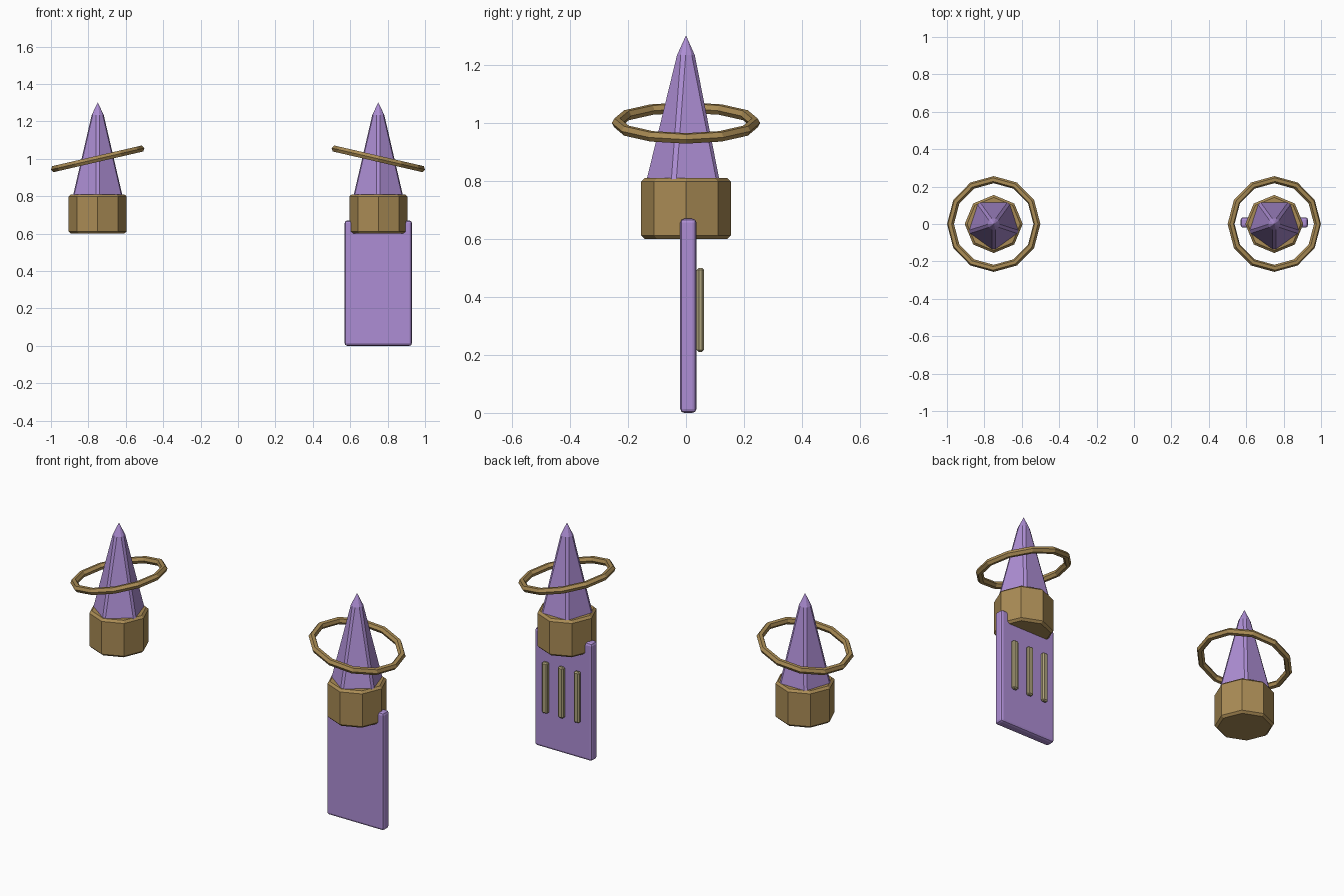
import bpy, bmesh, math
from mathutils import Matrix

if "Cube" in bpy.data.objects:
    bpy.data.objects.remove(bpy.data.objects["Cube"])


def material(name, rgb):
    m = bpy.data.materials.new(name)
    m.diffuse_color = (*rgb, 1)
    m.use_nodes = True
    m.node_tree.nodes["Principled BSDF"].inputs["Base Color"].default_value = m.diffuse_color
    return m


PURPLE = material("purple", (0.42, 0.27, 0.66))
BRONZE = material("bronze", (0.40, 0.26, 0.09))
PALE = material("pale_gold", (0.42, 0.36, 0.20))


def finish(name, bm, mat, bevel=0, segments=1):
    bmesh.ops.recalc_face_normals(bm, faces=bm.faces)
    me = bpy.data.meshes.new(name)
    bm.to_mesh(me)
    bm.free()
    me.materials.append(mat)
    ob = bpy.data.objects.new(name, me)
    bpy.context.collection.objects.link(ob)
    if bevel:
        mod = ob.modifiers.new("bevel", 'BEVEL')
        mod.width, mod.segments = bevel, segments
        mod.limit_method = 'ANGLE'
        mod.angle_limit = math.radians(50)
    return ob


def box(name, lo, hi, mat, bevel, segments=1):
    bm = bmesh.new()
    size = [b - a for a, b in zip(lo, hi)]
    mid = [(a + b) / 2 for a, b in zip(lo, hi)]
    bmesh.ops.create_cube(bm, size=1, matrix=Matrix.Translation(mid) @ Matrix.Diagonal((*size, 1)))
    return finish(name, bm, mat, bevel, segments)


def socket(name, x):
    bm = bmesh.new()
    bmesh.ops.create_cone(bm, cap_ends=True, segments=8, radius1=0.155, radius2=0.155,
                          depth=0.21, matrix=Matrix.Translation((x, 0, 0.705)))
    return finish(name, bm, BRONZE, 0.012)


def crystal(name, x):
    # five-sided spike with narrow chamfers along its edges and a blunter tip
    bm = bmesh.new()
    rings = []
    for r, z in ((0.138, 0.795), (0.031, 1.234)):
        ring = []
        for k in range(5):
            a = math.radians(-90 + 72 * k)
            for t in (-0.009, 0.009):
                ring.append(bm.verts.new((x + r * math.cos(a) - t * math.sin(a),
                                          r * math.sin(a) + t * math.cos(a), z)))
        rings.append(ring)
    low, high = rings
    tip = bm.verts.new((x, 0, 1.302))
    bm.faces.new(low[::-1])
    for i in range(10):
        j = (i + 1) % 10
        bm.faces.new((low[i], low[j], high[j], high[i]))
        bm.faces.new((high[i], high[j], tip))
    return finish(name, bm, PURPLE)


def halo(name, x, tilt, major=0.237, minor=0.019, n=12, m=6):
    bm = bmesh.new()
    v = [[bm.verts.new(((major + minor * math.cos(b)) * math.cos(a),
                        (major + minor * math.cos(b)) * math.sin(a), minor * math.sin(b)))
          for b in (2 * math.pi * j / m for j in range(m))]
         for a in (2 * math.pi * i / n for i in range(n))]
    for i in range(n):
        for j in range(m):
            i2, j2 = (i + 1) % n, (j + 1) % m
            bm.faces.new((v[i][j], v[i2][j], v[i2][j2], v[i][j2]))
    bm.transform(Matrix.Translation((x, 0, 1.0)) @ Matrix.Rotation(tilt, 4, 'Y'))
    return finish(name, bm, BRONZE)


# Matching crystal, socket and tilted ring on each side
for side, s in (("left", -1), ("right", 1)):
    socket(side + "_socket", 0.75 * s)
    crystal(side + "_crystal", 0.75 * s)
    halo(side + "_ring", 0.75 * s, math.radians(13 * s))

# Hanging panel below the right socket, with three slats on its back
box("panel", (0.57, -0.02, 0.0), (0.93, 0.036, 0.67), PURPLE, 0.014, 2)
for i in (-1, 0, 1):
    x = 0.75 + 0.10 * i
    box(f"panel_slat_{i + 2}", (x - 0.0175, 0.037, 0.21), (x + 0.0175, 0.062, 0.50), PALE, 0.007)
